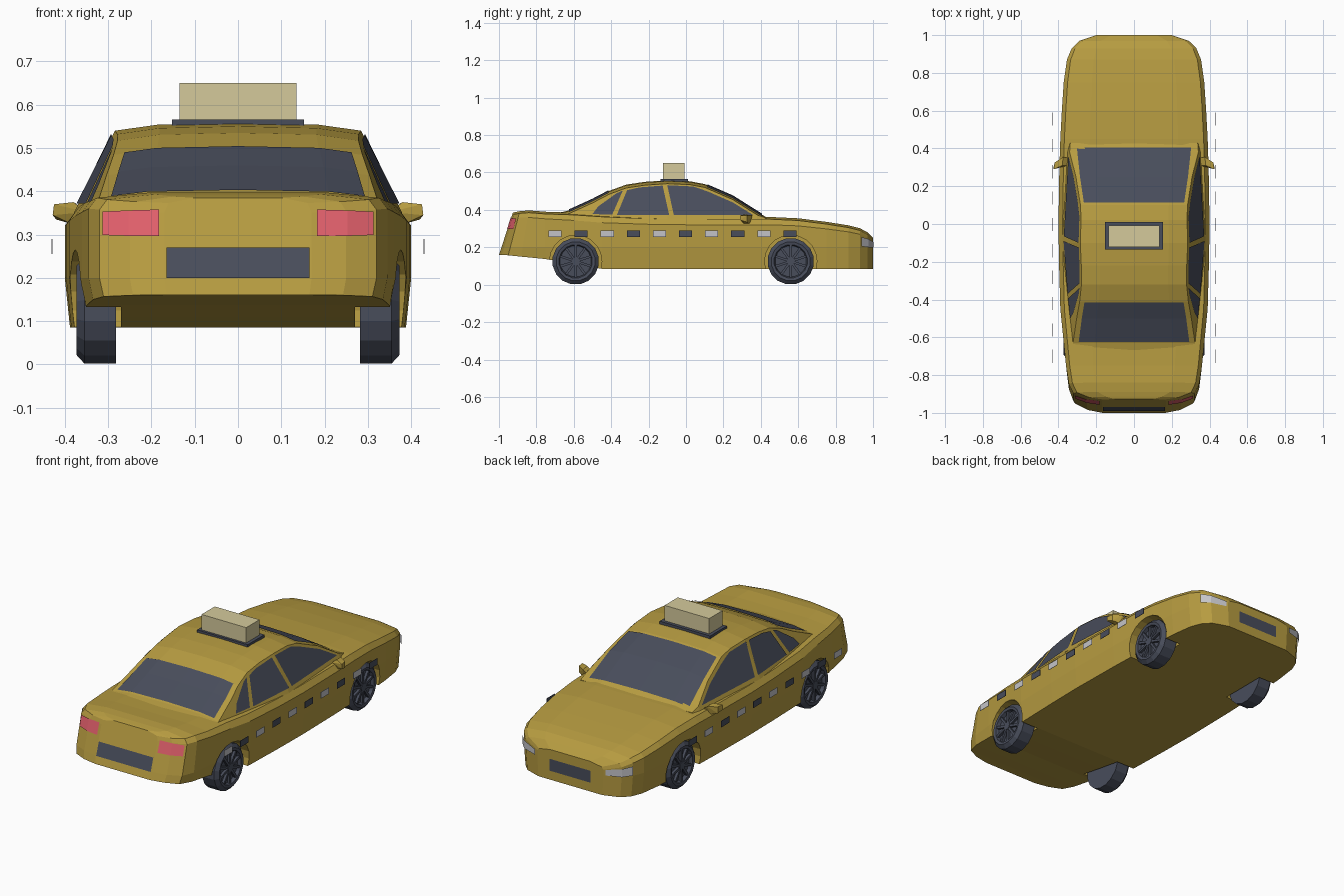
import bpy, bmesh, math
from mathutils import Matrix, Vector

if "Cube" in bpy.data.objects:
    bpy.data.objects.remove(bpy.data.objects["Cube"])


def material(name, rgb):
    m = bpy.data.materials.new(name)
    m.diffuse_color = (*rgb, 1)
    m.use_nodes = True
    m.node_tree.nodes["Principled BSDF"].inputs["Base Color"].default_value = m.diffuse_color
    return m


YELLOW = material("taxi yellow", (0.47, 0.33, 0.052))
DARK = material("dark slate", (0.065, 0.074, 0.105))
CREAM = material("cream", (0.66, 0.59, 0.33))
RED = material("lamp red", (0.75, 0.115, 0.147))
GREY = material("light grey", (0.55, 0.55, 0.58))


def finish(name, bm, mat, closed=True):
    if closed:
        bmesh.ops.recalc_face_normals(bm, faces=bm.faces)
    me = bpy.data.meshes.new(name)
    bm.to_mesh(me)
    bm.free()
    me.materials.append(mat)
    ob = bpy.data.objects.new(name, me)
    bpy.context.collection.objects.link(ob)
    return ob


def lerp(table, y):
    # piecewise linear lookup in (y, value) pairs sorted by y
    for (a, va), (b, vb) in zip(table, table[1:]):
        if y <= b:
            return va + (vb - va) * (y - a) / (b - a)
    return table[-1][1]


def grid(name, rows, mat, closed=False):
    # skin rows of points; closed joins each row into a ring and caps the ends
    bm = bmesh.new()
    vs = [[bm.verts.new(p) for p in r] for r in rows]
    n = len(rows[0])
    for a, b in zip(vs, vs[1:]):
        for i in range(n if closed else n - 1):
            j = (i + 1) % n
            bm.faces.new((a[i], a[j], b[j], b[i]))
    if closed:
        bm.faces.new(vs[0])
        bm.faces.new(vs[-1])
    return finish(name, bm, mat, closed)


def ring(half):
    # half section from bottom to top, mirrored across x = 0
    return half + [Vector((-p.x, p.y, p.z)) for p in reversed(half)]


def box(name, lo, hi, mat):
    bm = bmesh.new()
    bmesh.ops.create_cube(bm, size=1)
    lo, hi = Vector(lo), Vector(hi)
    for v in bm.verts:
        v.co = (lo + hi) / 2 + v.co * (hi - lo)
    return finish(name, bm, mat)


def polygon(name, pts, mat):
    bm = bmesh.new()
    bm.faces.new([bm.verts.new(p) for p in pts])
    return finish(name, bm, mat, False)


# Lower body: y, half width, floor height, deck height
STATIONS = [
    (-1, .17, .16, .385), (-.985, .25, .16, .388), (-.95, .32, .157, .393),
    (-.88, .345, .15, .397), (-.75, .36, .137, .39), (-.6, .375, .11, .385),
    (-.45, .39, .085, .375), (-.2, .397, .085, .365), (0, .40, .085, .362),
    (.3, .395, .085, .362), (.45, .39, .085, .362), (.6, .382, .085, .355),
    (.75, .372, .085, .336), (.87, .355, .085, .317), (.93, .33, .085, .302),
    (.97, .29, .085, .28), (1, .2, .085, .25)]


def shear(y, z):
    # the tail leans forward towards its top
    return y + max(0, (-.75 - y) / .25) * (z - .16) * .33


rows = []
for y, w, zb, zt in STATIONS:
    zs = zb + (zt - zb) * .85
    half = [(w * .97, zb), (w, .2), (w, zs), (w * .945, zt - .012), (w * .6, zt)]
    rows.append(ring([Vector((x, shear(y, z), z)) for x, z in half]))
body = grid("body", rows, YELLOW, True)

# Wheel arches cut from the body sides
for s in (-1, 1):
    for wy in (-.59, .56):
        bm = bmesh.new()
        bmesh.ops.create_cone(bm, cap_ends=True, segments=20, radius1=.14, radius2=.14, depth=.24)
        bm.transform(Matrix.Translation((s * .39, wy, .125)) @ Matrix.Rotation(math.pi / 2, 4, 'Y'))
        cutter = finish("arch_cutter", bm, YELLOW)
        cutter.hide_render = True
        mod = body.modifiers.new("arch", 'BOOLEAN')
        mod.operation, mod.solver, mod.object = 'DIFFERENCE', 'EXACT', cutter
        bpy.context.view_layer.objects.active = body
        bpy.ops.object.modifier_apply(modifier=mod.name)
        bpy.data.objects.remove(cutter)

# Cabin: belt half width and roof line along y
BELT = [(-.72, .322), (-.1, .372), (.38, .345), (.44, .33)]
ROOF = [(-.7, .38), (-.63, .396), (-.5, .455), (-.41, .502), (-.32, .535), (-.22, .55),
        (-.1, .558), (.02, .553), (.1, .538), (.25, .473), (.43, .36)]


def side_x(y, z):
    return lerp(BELT, y) - .5 * (z - .365)


def roof_point(y, u, lift=0):
    # point across the roof, windscreen and rear glass, u from -1 to 1
    top = lerp(ROOF, y)
    low = max(top - .018, .356)
    half = side_x(y, low)
    a = abs(u)
    z = top - .004 * a / .65 if a < .65 else top - .004 + (low - top + .004) * (a - .65) / .35
    return Vector((u * half, y, z + lift))


rows = []
for y, _ in sorted(ROOF + [(-.3, 0), (.38, 0)]):
    half = [Vector((side_x(y, .35), y, .35))] + [roof_point(y, u) for u in (1, .65, .01)]
    rows.append(ring(half))
grid("cabin", rows, YELLOW, True)

# Windscreen and rear glass
for name, ys, us in (("windscreen", (.405, .25, .115), .93), ("rear_glass", (-.415, -.5, -.625), .91)):
    grid(name, [[roof_point(y, u * (.95 if y == .405 else 1), .005) for u in (-us, -.65, 0, .65, us)]
                for y in ys], DARK)

# Side windows as (y, z) outlines
WINDOWS = {
    "front_door_window": [(-.065, .372), (.36, .372), (.25, .44), (.12, .497), (.04, .525), (-.1, .532)],
    "rear_door_window": [(-.37, .372), (-.09, .372), (-.125, .53), (-.25, .52), (-.315, .505)],
    "quarter_window": [(-.5, .378), (-.395, .374), (-.338, .503), (-.37, .49), (-.47, .418)]}
for s in (-1, 1):
    for name, pts in WINDOWS.items():
        pts = pts if s > 0 else pts[::-1]
        polygon(name, [(s * (side_x(y, z) + .005), y, z) for y, z in pts], DARK)

# Lamps wrapping the corners: x, y, lower z, upper z
TAIL = [(.18, -.998, .297, .358), (.25, -.985, .297, .356), (.31, -.957, .299, .353)]
HEAD = [(.332, .933, .205, .255), (.292, .972, .2, .244), (.21, .998, .198, .228)]
for s in (-1, 1):
    for name, path, mat, d in (("tail_lamp", TAIL, RED, -1), ("headlamp", HEAD, GREY, 1)):
        lamp = [[(s * (x + .003), shear(y, z) + d * .004, z) for z in (lo, hi)] for x, y, lo, hi in path]
        grid(name, lamp if s > 0 else lamp[::-1], mat)

# Number plate panels at the tail and nose
polygon("rear_plate", [(x, shear(-1, z) - .004, z) for x, z in
                       ((-.165, .2), (.165, .2), (.165, .27), (-.165, .27))], DARK)
polygon("front_plate", [(x, 1.003, z) for x, z in
                        ((.125, .135), (-.125, .135), (-.125, .2), (.125, .2))], DARK)

for s in (-1, 1):
    # Checker strip standing off each flank
    for i in range(10):
        y = -.7 + i * .1395
        box("checker", (s * .43 - .001, y - .035, .255), (s * .43 + .001, y + .035, .29),
            DARK if i % 2 else GREY)

    # Door mirror: stalk plus a tapered housing
    bm = bmesh.new()
    pts = [(.35, .35, .352), (.35, .31, .352), (.385, .34, .325), (.385, .31, .325),
           (.42, .325, .335), (.428, .29, .345), (.375, .355, .372), (.38, .31, .375),
           (.42, .325, .37), (.425, .29, .37)]
    bmesh.ops.convex_hull(bm, input=[bm.verts.new((s * x, y, z)) for x, y, z in pts])
    finish("door_mirror", bm, YELLOW)

    # Wheels: turned tyre with recessed hub and spokes
    for wy in (-.59, .56):
        prof = [(.282, .125), (.355, .125), (.373, .105), (.37, .09), (.352, .084)]
        bm = bmesh.new()
        loops = [[bm.verts.new((s * x, wy + r * math.cos(a), .125 + r * math.sin(a)))
                  for a in [math.tau * (k + .5) / 16 for k in range(16)]] for x, r in prof]
        for a, b in zip(loops, loops[1:]):
            for k in range(16):
                bm.faces.new((a[k], a[k - 1], b[k - 1], b[k]))
        bm.faces.new(loops[0])
        bm.faces.new(loops[-1])
        finish("tyre", bm, DARK)
        bm = bmesh.new()
        for k in range(10):
            m = Matrix.Translation((s * .36, wy, .125)) @ Matrix.Rotation(math.tau * k / 10, 4, 'X')
            bmesh.ops.create_cube(bm, size=1, matrix=m @ Matrix.Translation((0, 0, .048))
                                  @ Matrix.Diagonal((.014, .013, .076, 1)))
        bmesh.ops.create_cone(bm, cap_ends=True, segments=10, radius1=.022, radius2=.022, depth=.02,
                              matrix=Matrix.Translation((s * .36, wy, .125)) @ Matrix.Rotation(math.pi / 2, 4, 'Y'))
        finish("wheel_spokes", bm, DARK)

# Roof sign on its base
box("sign_base", (-.153, -.135, .55), (.153, .01, .566), DARK)
box("roof_sign", (-.135, -.122, .566), (.135, -.008, .65), CREAM)
